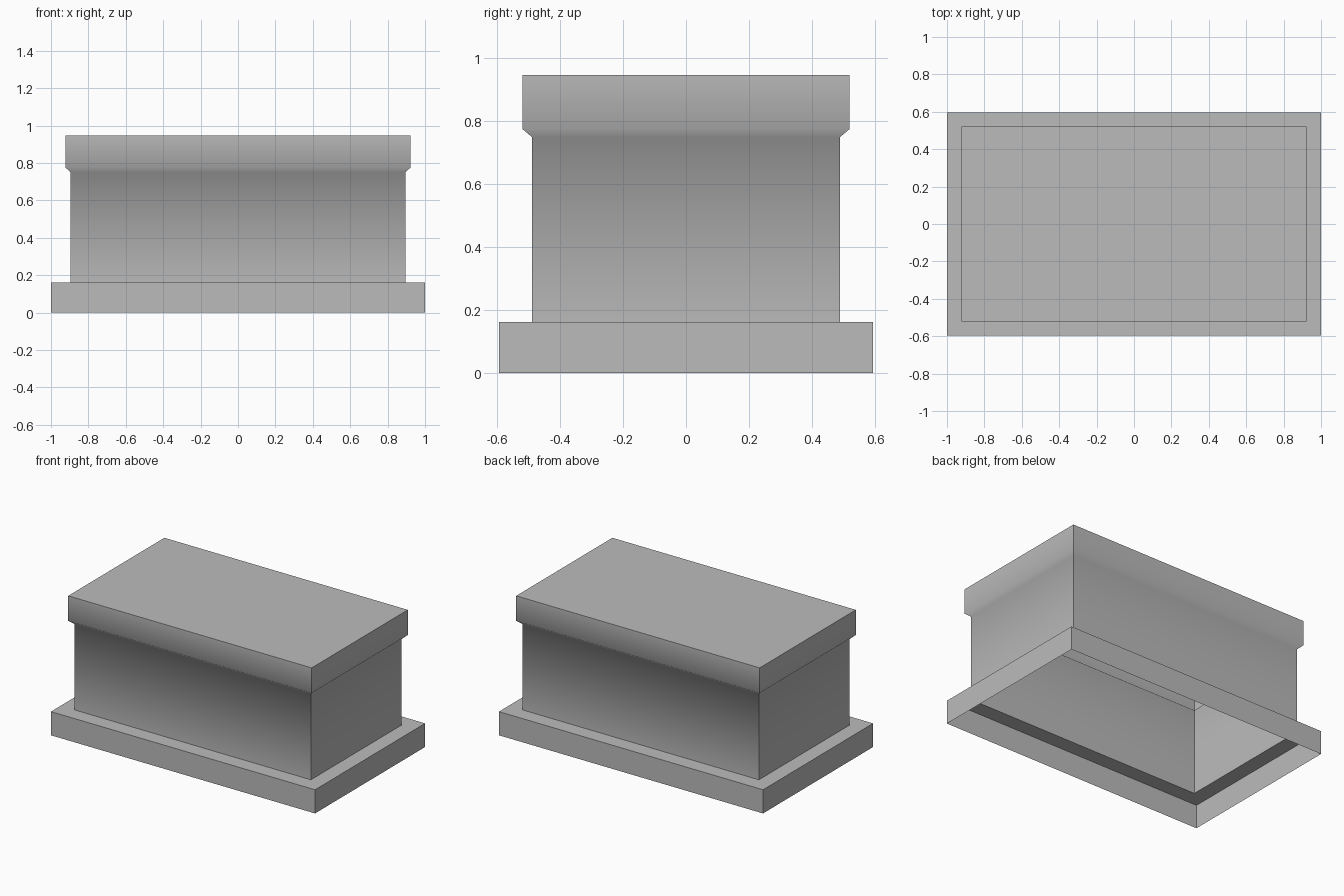
import bpy, bmesh

cube = bpy.data.objects.get("Cube")
if cube:
    bpy.data.objects.remove(cube, do_unlink=True)

stone = bpy.data.materials.new("plain_grey")
stone.use_nodes = True
grey = (0.5, 0.5, 0.5, 1)
stone.diffuse_color = grey
stone.node_tree.nodes["Principled BSDF"].inputs["Base Color"].default_value = grey

# Half width, half depth and height of each rectangular ring, bottom to top
rings = [
    (1.0, 0.595, 0.0),      # plinth foot
    (1.0, 0.595, 0.162),    # plinth top edge
    (0.895, 0.49, 0.162),   # body foot
    (0.895, 0.49, 0.75),    # body top
    (0.922, 0.52, 0.775),   # flare under the lid
    (0.922, 0.52, 0.947),   # lid top
]
corners = [(-1, -1), (1, -1), (1, 1), (-1, 1)]

# Open-bottomed shell skinned through the rings
bm = bmesh.new()
loops = [[bm.verts.new((sx * w, sy * d, z)) for sx, sy in corners] for w, d, z in rings]
for low, high in zip(loops, loops[1:]):
    for i in range(4):
        j = (i + 1) % 4
        bm.faces.new((low[i], low[j], high[j], high[i]))
bm.faces.new(loops[-1])

# Smooth only across the two edges of the flare
for face in bm.faces:
    face.smooth = True
soft = [set(loops[3]), set(loops[4])]
for edge in bm.edges:
    edge.smooth = any(set(edge.verts) <= ring for ring in soft)

mesh = bpy.data.meshes.new("pedestal_shell")
bm.to_mesh(mesh)
bm.free()
mesh.materials.append(stone)
pedestal = bpy.data.objects.new("pedestal_shell", mesh)
bpy.context.collection.objects.link(pedestal)
